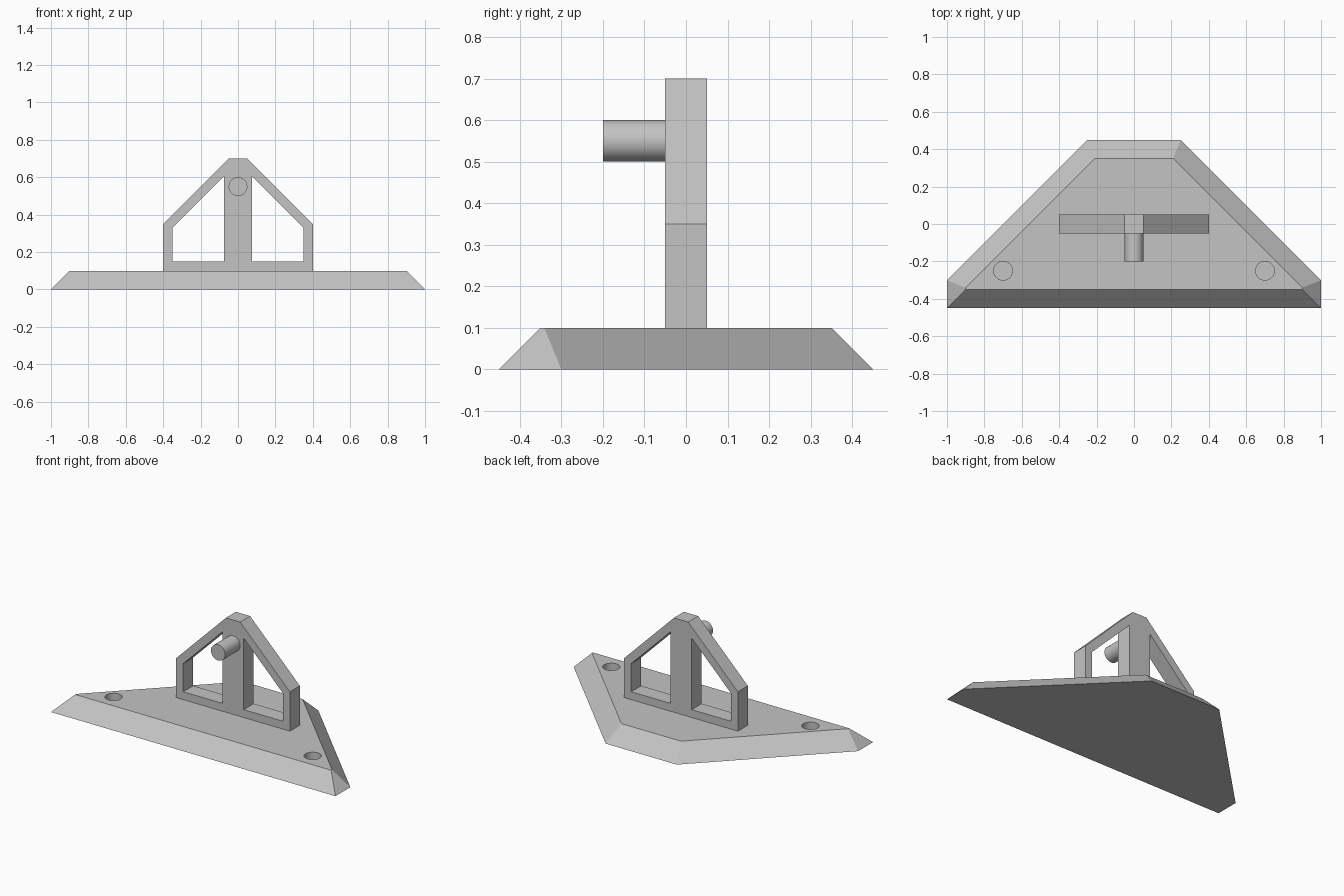
import bpy
import bmesh
import math

cube = bpy.data.objects.get("Cube")
if cube:
    bpy.data.objects.remove(cube, do_unlink=True)

GREY = (0.55, 0.55, 0.55, 1.0)
grey = bpy.data.materials.new("matte grey")
grey.use_nodes = True
grey.diffuse_color = GREY
grey.node_tree.nodes["Principled BSDF"].inputs["Base Color"].default_value = GREY


def loft(name, lower, upper):
    """Closed solid between two matching outlines."""
    bm = bmesh.new()
    a = [bm.verts.new(p) for p in lower]
    b = [bm.verts.new(p) for p in upper]
    bm.faces.new(a)
    bm.faces.new(b)
    for i in range(len(a)):
        j = (i + 1) % len(a)
        bm.faces.new((a[i], a[j], b[j], b[i]))
    bmesh.ops.recalc_face_normals(bm, faces=bm.faces)
    mesh = bpy.data.meshes.new(name)
    bm.to_mesh(mesh)
    bm.free()
    mesh.materials.append(grey)
    obj = bpy.data.objects.new(name, mesh)
    bpy.context.collection.objects.link(obj)
    return obj


def slab(name, outline, depth):
    """Front outline (x, z) extruded evenly along y."""
    return loft(name, [(x, -depth, z) for x, z in outline],
                [(x, depth, z) for x, z in outline])


def cylinder(name, radius, length, location, rotation=(0, 0, 0)):
    bpy.ops.mesh.primitive_cylinder_add(vertices=48, radius=radius, depth=length,
                                        location=location, rotation=rotation)
    obj = bpy.context.object
    obj.name = name
    obj.data.materials.append(grey)
    return obj


def mirrored(half):
    """Add the left-hand copy of a right-hand outline."""
    return half + [(-x, v) for x, v in reversed(half)]


def smooth(obj):
    bpy.ops.object.select_all(action='DESELECT')
    obj.select_set(True)
    bpy.context.view_layer.objects.active = obj
    bpy.ops.object.shade_smooth_by_angle(angle=math.radians(30))


def cut(target, cutter):
    """Subtract the cutter from the target and discard it."""
    mod = target.modifiers.new("cut", 'BOOLEAN')
    mod.operation = 'DIFFERENCE'
    mod.solver = 'EXACT'
    mod.object = cutter
    bpy.context.view_layer.objects.active = target
    bpy.ops.object.modifier_apply(modifier=mod.name)
    bpy.data.objects.remove(cutter, do_unlink=True)


# Base plate with 45 degree sloping edges
foot = mirrored([(1, -0.45), (1, -0.3), (0.25, 0.45)])
deck = mirrored([(0.9, -0.35), (0.9, -0.341), (0.209, 0.35)])
base = loft("base_plate", [(x, y, 0) for x, y in foot],
            [(x, y, 0.1) for x, y in deck])

# Blind screw holes
for side in (-1, 1):
    cut(base, cylinder("hole_cutter", 0.05, 0.2, (side * 0.7, -0.25, 0.125)))
smooth(base)

# Upright gabled frame with two windows
frame = slab("upright_frame",
             mirrored([(0.4, 0.1), (0.4, 0.35), (0.05, 0.7)]), 0.05)
window = [(0.075, 0.15), (0.35, 0.15), (0.35, 0.329), (0.075, 0.604)]
for side in (-1, 1):
    cut(frame, slab("window_cutter", [(side * x, z) for x, z in window], 0.1))

# Round peg on the front of the centre post
peg = cylinder("peg", 0.05, 0.16, (0, -0.12, 0.55), (math.pi / 2, 0, 0))
smooth(peg)
